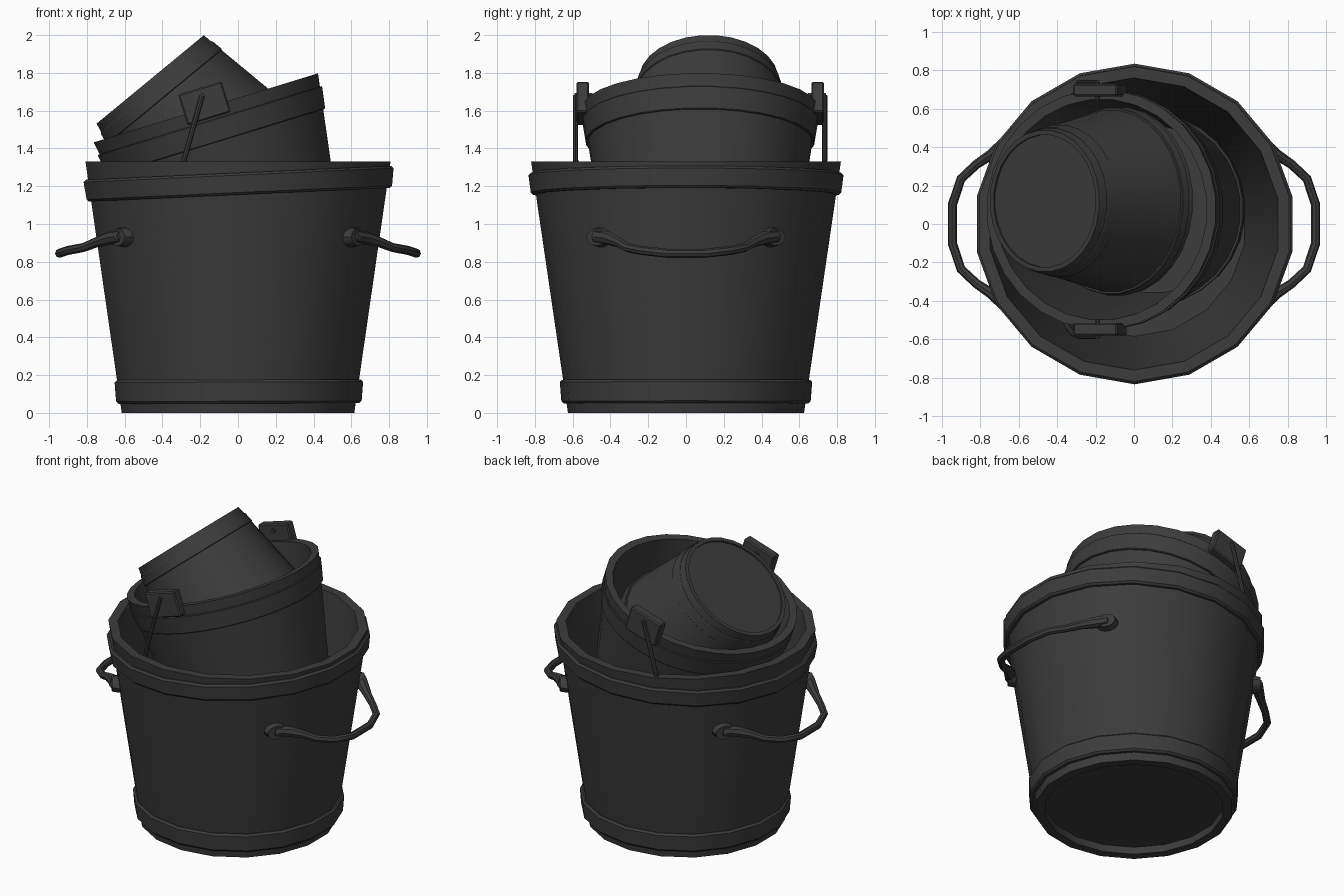
import bpy, bmesh
from math import sin, cos, pi, radians, atan2
from mathutils import Matrix, Vector

if "Cube" in bpy.data.objects:
    bpy.data.objects.remove(bpy.data.objects["Cube"])

mat = bpy.data.materials.new("dark_grey")
mat.diffuse_color = (0.045, 0.045, 0.045, 1)
mat.use_nodes = True
mat.node_tree.nodes["Principled BSDF"].inputs["Base Color"].default_value = mat.diffuse_color


def finish(ob, matrix=None):
    ob.data.materials.append(mat)
    if matrix:
        ob.matrix_world = matrix
    bpy.ops.object.select_all(action='DESELECT')
    ob.select_set(True)
    bpy.context.view_layer.objects.active = ob
    if ob.type == 'CURVE':
        bpy.ops.object.convert(target='MESH')
        ob = bpy.context.object
    bpy.ops.object.shade_smooth_by_angle(angle=radians(32))
    return ob


def from_bmesh(name, bm, matrix=None):
    bmesh.ops.recalc_face_normals(bm, faces=bm.faces)
    me = bpy.data.meshes.new(name)
    bm.to_mesh(me)
    bm.free()
    ob = bpy.data.objects.new(name, me)
    bpy.context.collection.objects.link(ob)
    return finish(ob, matrix)


def lathe(name, profile, n, matrix, closed=False):
    bm = bmesh.new()
    rings = []
    for r, z in profile:
        angs = [2 * pi * (i + 0.5) / n for i in range(n)]
        rings.append([bm.verts.new((r * cos(a), r * sin(a), z)) for a in angs])
    pairs = list(zip(rings, rings[1:])) + ([(rings[-1], rings[0])] if closed else [])
    for a, b in pairs:
        for i in range(n):
            j = (i + 1) % n
            bm.faces.new((a[i], a[j], b[j], b[i]))
    bmesh.ops.remove_doubles(bm, verts=bm.verts, dist=1e-5)
    return from_bmesh(name, bm, matrix)


def tube(name, pts, radius, matrix=None, scales=None):
    cu = bpy.data.curves.new(name, 'CURVE')
    cu.dimensions = '3D'
    cu.bevel_depth = radius
    cu.bevel_resolution = 2
    cu.use_fill_caps = True
    sp = cu.splines.new('POLY')
    sp.points.add(len(pts) - 1)
    for i, p in enumerate(pts):
        sp.points[i].co = (*p, 1)
        sp.points[i].radius = scales[i] if scales else 1
    ob = bpy.data.objects.new(name, cu)
    bpy.context.collection.objects.link(ob)
    return finish(ob, matrix)


def bucket(name, r0, r1, h, wall, floor, recess, n, matrix):
    lathe(name, [(0, recess), (r0 - wall, recess), (r0 - wall, 0), (r0, 0), (r1, h),
                 (r1 - wall, h), (r0 - wall + 0.02, floor), (0, floor)], n, matrix)


def band(name, rb, rt, z0, z1, depth, bevel, n, matrix):
    b = bevel
    lathe(name, [(rb - depth, z0), (rb - b, z0), (rb, z0 + b), (rt, z1 - b),
                 (rt - b, z1), (rt - depth, z1)], n, matrix, True)


def place(loc, tilt):
    return Matrix.Translation(loc) @ Matrix.Rotation(radians(tilt), 4, 'Y')


# Large outer bucket with slightly crooked hoops
I = Matrix.Identity(4)
bucket("large_bucket", 0.625, 0.82, 1.33, 0.06, 0.10, 0.05, 18, I)
band("large_top_hoop", 0.822, 0.834, -0.058, 0.058, 0.05, 0.012, 18, place((0.005, 0, 1.213), -2.6))
band("large_bottom_hoop", 0.66, 0.668, 0.05, 0.175, 0.05, 0.012, 18, place((0.005, 0, 0), -0.2))

# Side handles with riveted end pads
half = [(0.615, 0.475, 0.935), (0.68, 0.41, 0.925), (0.745, 0.36, 0.905), (0.82, 0.31, 0.875),
        (0.90, 0.235, 0.86), (0.945, 0.10, 0.845)]
scale = [1.5, 1.5, 1.15, 1, 1, 1]
for side, s in (("right", 1), ("left", -1)):
    pts = [Vector((s * x, y, z)) for x, y, z in half]
    pts += [Vector((p.x, -p.y, p.z)) for p in reversed(pts)]
    tube(side + "_handle", pts, 0.024, None, scale + scale[::-1])
    for end, t in (("back", 1), ("front", -1)):
        c = Vector((s * 0.617, t * 0.463, 0.93))
        M = (Matrix.Translation(c) @ Matrix.Rotation(atan2(c.y, c.x), 4, 'Z')
             @ Matrix.Rotation(pi / 2, 4, 'Y'))
        bm = bmesh.new()
        bmesh.ops.create_cone(bm, cap_ends=True, segments=14, radius1=0.056, radius2=0.048, depth=0.05)
        bmesh.ops.scale(bm, vec=(0.95, 1.3, 1), verts=bm.verts)
        from_bmesh(f"{side}_{end}_pad", bm, M)
        bm = bmesh.new()
        bmesh.ops.create_uvsphere(bm, u_segments=10, v_segments=6, radius=0.022)
        from_bmesh(f"{side}_{end}_rivet", bm, M @ Matrix.Translation((0, 0, 0.022)))

# Medium bucket leaning inside the large one
H = 1.02
M2 = place((-0.17, 0.075, 1.615), -17.1) @ Matrix.Translation((0, 0, -H))
bucket("medium_bucket", 0.465, 0.625, H, 0.05, 0.08, 0.04, 28, M2)
band("medium_top_hoop", 0.607, 0.625, H - 0.19, H - 0.07, 0.04, 0.004, 28, M2)
band("medium_bottom_hoop", 0.484, 0.50, 0.04, 0.13, 0.04, 0.004, 28, M2)
for side, t in (("back", 1), ("front", -1)):
    bm = bmesh.new()
    bmesh.ops.create_cube(bm, size=1)
    bmesh.ops.scale(bm, vec=(0.24, 0.065, 0.17), verts=bm.verts)
    bmesh.ops.bevel(bm, geom=bm.edges[:], offset=0.008, segments=1, affect='EDGES')
    from_bmesh(f"medium_{side}_ear", bm, M2 @ Matrix.Translation((0, t * 0.622, H + 0.025)))
    tube(f"medium_{side}_pin", [(0, t * 0.57, H + 0.068), (0, t * 0.665, H + 0.068)], 0.014, M2)

# Hanging bail of the medium bucket
arc = [(0, 0.66)] + [(0.35 + 0.6 * sin(pi * i / 16), 0.66 * cos(pi * i / 16)) for i in range(17)] + [(0, -0.66)]
tube("medium_bail", [(-0.54 * l, y, H + 0.068 - 0.84 * l) for l, y in arc], 0.014, M2)

# Small bucket turned upside down on top
M3 = place((-0.465, 0.12, 1.765), 140.5)
bucket("small_bucket", 0.37, 0.49, 0.62, 0.025, 0.05, 0.012, 28, M3)
band("small_bottom_hoop", 0.386, 0.398, 0.05, 0.12, 0.03, 0.004, 28, M3)
band("small_top_hoop", 0.488, 0.495, 0.54, 0.59, 0.03, 0.004, 28, M3)
